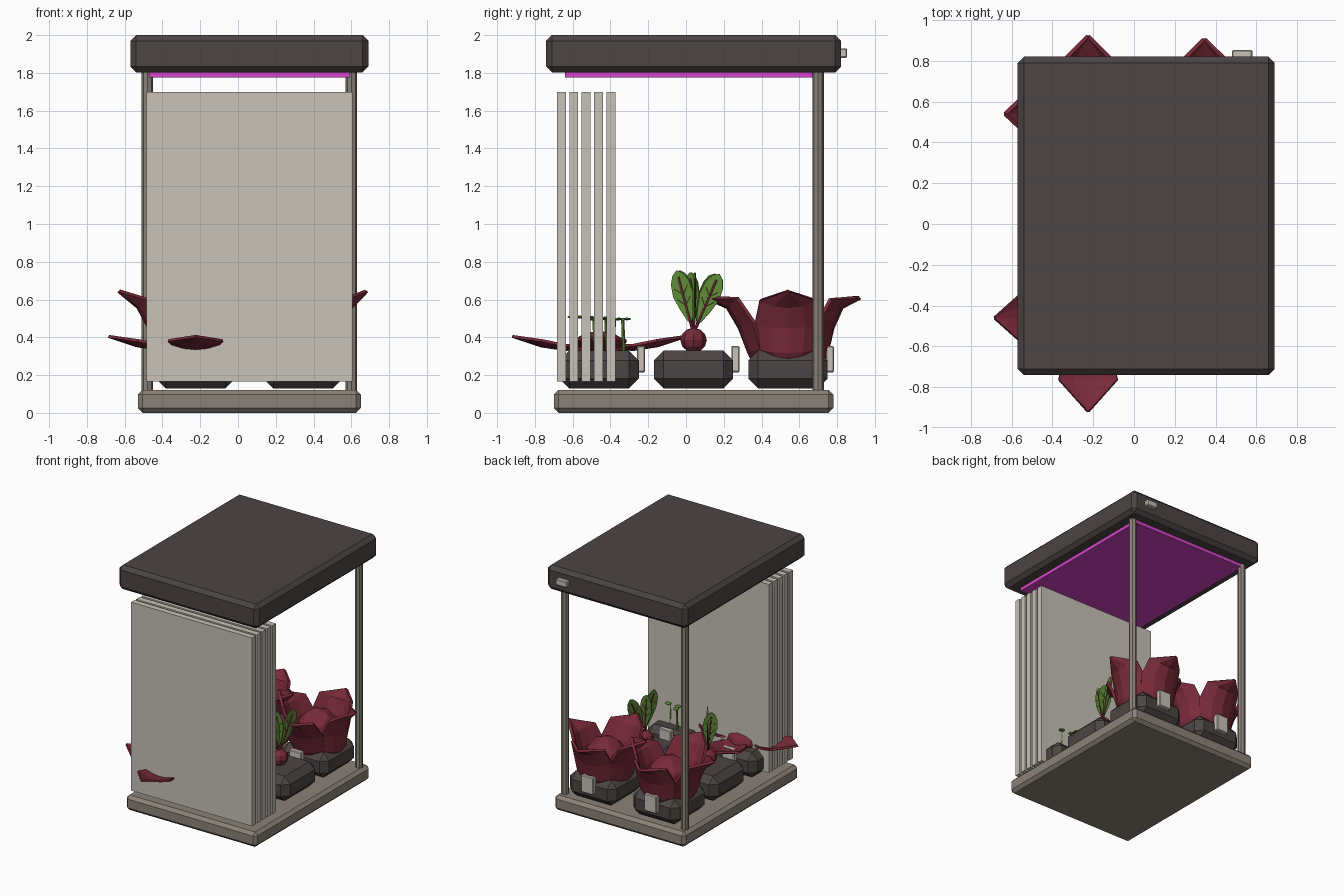
import bpy, math, random
from mathutils import Vector, Matrix

random.seed(4)
old = bpy.data.objects.get("Cube")
if old:
    bpy.data.objects.remove(old, do_unlink=True)


def material(name, r, g, b):
    m = bpy.data.materials.new(name)
    m.use_nodes = True
    m.diffuse_color = (r, g, b, 1)
    m.node_tree.nodes["Principled BSDF"].inputs["Base Color"].default_value = (r, g, b, 1)
    return m


CHARCOAL = material("charcoal", .073, .058, .058)
STONE = material("warm grey", .26, .225, .19)
PANEL = material("pale panel", .57, .54, .48)
GLOW = material("magenta light", .65, .06, .57)
RED = material("beet red", .19, .023, .042)
GREEN = material("leaf green", .115, .26, .04)


def finish(name, mat):
    ob = bpy.context.object
    ob.name = name
    ob.data.materials.append(mat)
    return ob


def box(name, lo, hi, mat, bevel=0):
    lo, hi = Vector(lo), Vector(hi)
    bpy.ops.mesh.primitive_cube_add(size=1, location=(lo + hi) / 2)
    ob = finish(name, mat)
    ob.data.transform(Matrix.Diagonal((*(hi - lo), 1)))
    if bevel:
        mod = ob.modifiers.new("chamfer", "BEVEL")
        mod.width, mod.segments = bevel, 1
    return ob


def rod(name, a, b, radius, mat, sides=8):
    a, b = Vector(a), Vector(b)
    d = b - a
    bpy.ops.mesh.primitive_cylinder_add(vertices=sides, radius=radius, depth=d.length, location=(a + b) / 2)
    ob = finish(name, mat)
    ob.rotation_euler = d.to_track_quat("Z", "Y").to_euler()
    return ob


def ball(name, loc, scale, mat):
    bpy.ops.mesh.primitive_ico_sphere_add(subdivisions=2, radius=1, location=loc)
    ob = finish(name, mat)
    ob.scale = scale
    return ob


def sheet(name, rows, mat, thickness):
    """Thick leaf skinned through equal rows of points."""
    n = len(rows[0])
    verts = [p for row in rows for p in row]
    faces = [(i * n + j, i * n + j + 1, (i + 1) * n + j + 1, (i + 1) * n + j)
             for i in range(len(rows) - 1) for j in range(n - 1)]
    me = bpy.data.meshes.new(name)
    me.from_pydata(verts, [], faces)
    me.materials.append(mat)
    ob = bpy.data.objects.new(name, me)
    bpy.context.collection.objects.link(ob)
    mod = ob.modifiers.new("thickness", "SOLIDIFY")
    mod.thickness, mod.offset = thickness, 0
    return ob


def cupped_leaf(name, centre, angle, stations, cup, thickness=.022):
    """Stations hold distance from the stem, height and half width."""
    out = Vector((math.cos(angle), math.sin(angle), 0))
    side = Vector((-out.y, out.x, 0))
    base = Vector((*centre, 0))
    rows = []
    for i, (r, z, w) in enumerate(stations):
        a, b = stations[max(i - 1, 0)], stations[min(i + 1, len(stations) - 1)]
        up = (out * (a[1] - b[1]) + Vector((0, 0, b[0] - a[0]))).normalized()
        mid = base + out * r + Vector((0, 0, z))
        rows.append([mid + side * w * t + up * cup * w * t * t for t in (-1, -.5, 0, .5, 1)])
    return sheet(name, rows, RED, thickness)


# Base tray, roof, lamp and back posts
box("base_tray", (-.53, -.70, 0), (.65, .78, .122), STONE, .025)
box("roof", (-.57, -.74, 1.803), (.69, .82, 2), CHARCOAL, .03)
box("grow_light", (-.47, -.64, 1.775), (.59, .72, 1.81), GLOW)
for x in (-.48, .60):
    rod("back_post", (x, .70, .11), (x, .70, 1.82), .03, STONE)
box("roof_switch", (.48, .81, 1.88), (.58, .853, 1.93), PANEL, .006)

# Stack of sliding front panels
for i in range(5):
    y = -.683 + i * .0655
    box("sliding_panel", (-.485, y, .165), (.605, y + .047, 1.70), PANEL)

# Six chamfered pots with tags at the back
COLUMNS, ROWS = (-.225, .345), (-.46, .04, .54)
for x in COLUMNS:
    for y in ROWS:
        box("pot", (x - .21, y - .21, .13), (x + .21, y + .21, .33), CHARCOAL, .052)
        box("pot_tag", (x - .055, y + .20, .215), (x + .055, y + .243, .355), PANEL, .006)

# Red cabbages in the back pots, four flaring leaves each
for x, reaches in zip(COLUMNS, ((.34, .38, .405, .43), (.335, .365, .36, .42))):
    c = (x, ROWS[2])
    ball("cabbage_heart", (*c, .42), (.16, .16, .17), RED)
    for k, reach in enumerate(reaches):
        tip = .61 if k % 2 else .645
        s = reach - .38
        cupped_leaf("cabbage_leaf", c, k * math.pi / 2,
                    [(.17, .25, .08), (.205, .32, .15), (.235 + s * .4, .45, .17),
                     (.285 + s * .7, .56, .145), (reach, tip, .004)], .45)

# Flat red rosette in the front right pot
c = (COLUMNS[0], ROWS[0])
ball("rosette_heart", (*c, .35), (.15, .15, .085), RED)
for k in range(4):
    cupped_leaf("rosette_leaf", c, k * math.pi / 2,
                [(.06, .345, .05), (.18, .335, .115), (.31, .355, .145), (.46, .405, .004)], .2, .015)


# Beets in the middle pots with upright veined leaves
def beet_leaf(root, angle, lean, length, turn):
    spread = Vector((math.cos(angle), math.sin(angle), 0))
    axis = spread * math.sin(lean) + Vector((0, 0, math.cos(lean)))
    across = (spread * math.cos(lean) - Vector((0, 0, math.sin(lean))))
    across.rotate(Matrix.Rotation(turn, 3, axis))
    rows = []
    for t, w in ((.2, .012), (.4, .036), (.62, .056), (.82, .05), (.94, .03), (1, .004)):
        rows.append([root + axis * length * t + across * w * u for u in (-1, 0, 1)])
    sheet("beet_leaf", rows, GREEN, .008)
    rod("beet_stalk", root, root + axis * length * .9, .008, RED, 6)
    for t in (.45, .62):
        for s in (-1, 1):
            p = root + axis * length * t
            rod("leaf_vein", p, p + axis * .04 + across * s * .036, .005, RED, 4)


for x, heading in zip(COLUMNS, (2.2, 1.3)):
    bpy.ops.mesh.primitive_uv_sphere_add(segments=8, ring_count=6, radius=1, location=(x, .04, .385))
    finish("beet_root", RED).scale = (.07, .07, .065)
    root = Vector((x, .04, .42))
    beet_leaf(root, heading, .42, .345, 0)
    beet_leaf(root, heading + math.pi, .27, .345, 0)
    beet_leaf(root, heading + math.pi / 2, .08, .325, .15)

# Sprouts in the front left pot
for k in range(9):
    a, r = k * 2.4, .16 * math.sqrt((k + .5) / 9)
    p = Vector((COLUMNS[1] + r * math.cos(a), ROWS[0] + r * math.sin(a), .32))
    q = p + Vector((random.uniform(-.01, .01), random.uniform(-.01, .01), random.uniform(.165, .185)))
    rod("sprout_stem", p, q, .009, GREEN, 6)
    for s in (-1, 1):
        off = Vector((math.cos(a), math.sin(a), 0)) * .022 * s
        ball("sprout_leaf", q + off + Vector((0, 0, .006)), (.024, .024, .007), GREEN)
